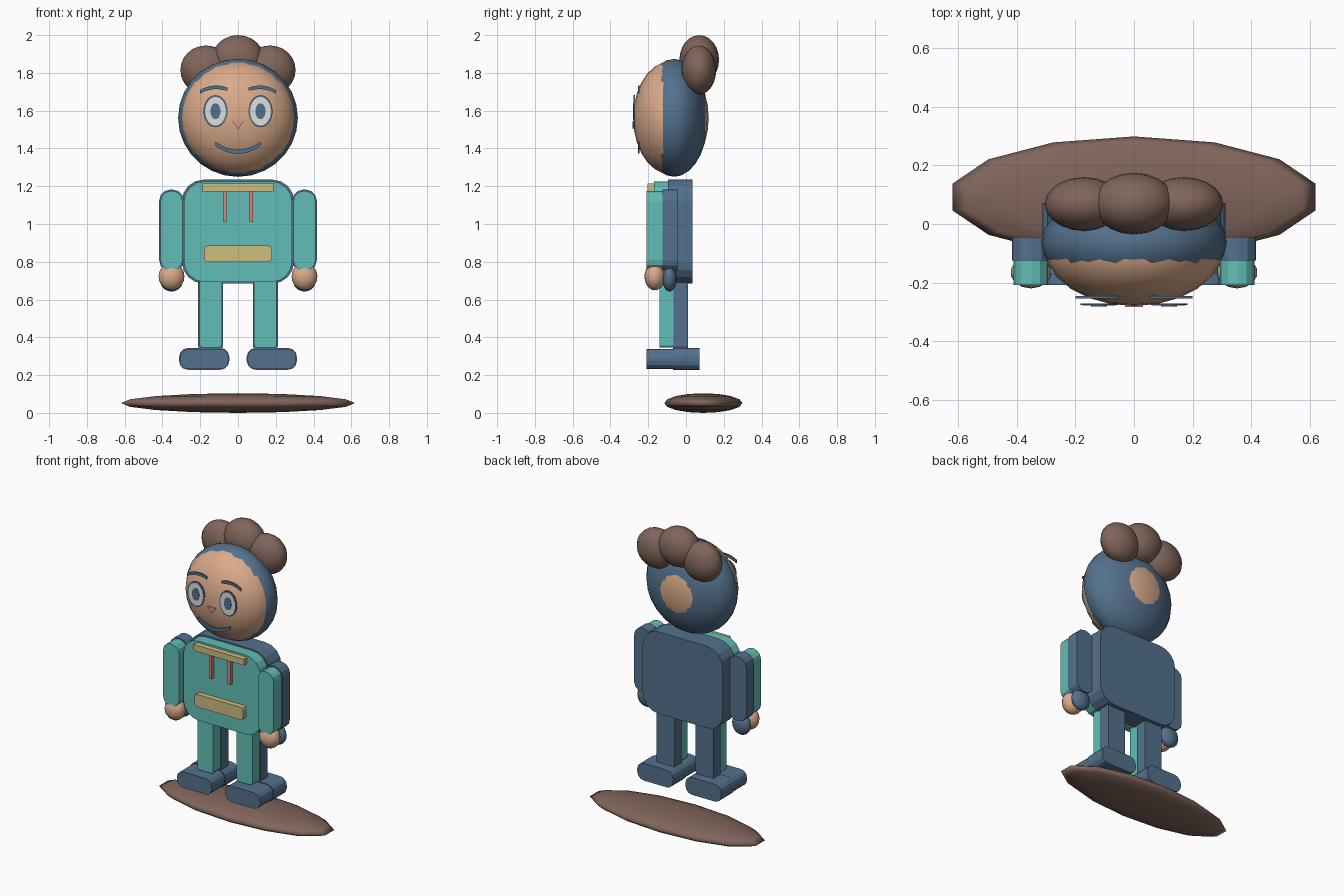
import bpy, bmesh, math

if "Cube" in bpy.data.objects:
    bpy.data.objects.remove(bpy.data.objects["Cube"])


def colour(name, r, g, b):
    m = bpy.data.materials.new(name)
    lin = [(c / 255 / 12.92 if c < 10 else ((c / 255 + 0.055) / 1.055) ** 2.4) for c in (r, g, b)]
    m.diffuse_color = (*lin, 1)
    m.use_nodes = True
    m.node_tree.nodes["Principled BSDF"].inputs["Base Color"].default_value = m.diffuse_color
    return m


TEAL = colour("teal_cloth", 98, 190, 183)
BLUE = colour("slate_blue", 84, 113, 141)
SKIN = colour("warm_skin", 218, 170, 138)
BROWN = colour("brown", 128, 101, 90)
TAN = colour("tan_trim", 207, 188, 126)
RED = colour("coral_cord", 220, 132, 122)
WHITE = colour("eye_white", 222, 224, 220)
PINK = colour("nose_pink", 222, 146, 140)


def finish(bm, name, mat, smooth=False):
    bmesh.ops.recalc_face_normals(bm, faces=bm.faces)
    me = bpy.data.meshes.new(name)
    bm.to_mesh(me)
    bm.free()
    me.materials.append(mat)
    for p in me.polygons:
        p.use_smooth = smooth
    ob = bpy.data.objects.new(name, me)
    bpy.context.collection.objects.link(ob)
    return ob


def ellipsoid(name, mat, c, r, seg=24, rings=14):
    bm = bmesh.new()
    bmesh.ops.create_uvsphere(bm, u_segments=seg, v_segments=rings, radius=1)
    bmesh.ops.scale(bm, vec=r, verts=bm.verts)
    bmesh.ops.translate(bm, vec=c, verts=bm.verts)
    return finish(bm, name, mat, True)


def slab(name, mat, x, y, z, radius=0.0, seg=3):
    """Box from ranges, with its four front-to-back edges rounded."""
    bm = bmesh.new()
    bmesh.ops.create_cube(bm, size=1)
    bmesh.ops.scale(bm, vec=[abs(a[1] - a[0]) for a in (x, y, z)], verts=bm.verts)
    bmesh.ops.translate(bm, vec=[(a[0] + a[1]) / 2 for a in (x, y, z)], verts=bm.verts)
    if radius:
        edges = [e for e in bm.edges if abs(e.verts[0].co.y - e.verts[1].co.y) > 1e-4]
        bmesh.ops.bevel(bm, geom=edges, offset=radius, segments=seg, profile=0.5, affect='EDGES')
    return finish(bm, name, mat)


def plate(name, mat, pts, y, depth=0.006):
    """Flat outline in x-z, front at y, extruded backwards."""
    bm = bmesh.new()
    f = bm.faces.new([bm.verts.new((px, y, pz)) for px, pz in pts])
    ext = bmesh.ops.extrude_face_region(bm, geom=[f], use_keep_orig=True)
    vs = [g for g in ext["geom"] if isinstance(g, bmesh.types.BMVert)]
    bmesh.ops.translate(bm, vec=(0, depth, 0), verts=vs)
    return finish(bm, name, mat)


def oval(cx, cz, rx, rz, n=24):
    return [(cx + rx * math.cos(math.tau * i / n), cz + rz * math.sin(math.tau * i / n)) for i in range(n)]


def arc_band(x0, x1, z0, z1, bulge, width, n=10):
    """Curved stroke between two ends, bowed up or down by bulge."""
    mid = []
    for i in range(n + 1):
        t = i / n
        mid.append((x0 + (x1 - x0) * t, z0 + (z1 - z0) * t + bulge * 4 * t * (1 - t)))
    h = width / 2
    return [(a, b + h) for a, b in mid] + [(a, b - h) for a, b in reversed(mid)]


# Base disc
ellipsoid("base_disc", BROWN, (0, 0.092, 0.052), (0.635, 0.207, 0.052), 14, 8)

# Head with hood band
ellipsoid("head", SKIN, (0, -0.08, 1.562), (0.305, 0.2, 0.3))
ellipsoid("head_band", BLUE, (0, -0.063, 1.562), (0.317, 0.18, 0.312))

# Hair puffs
ellipsoid("hair_middle", BROWN, (0, 0.07, 1.87), (0.14, 0.105, 0.13), 20, 12)
for s, side in ((-1, "left"), (1, "right")):
    ellipsoid("hair_" + side, BROWN, (s * 0.17, 0.068, 1.815), (0.135, 0.092, 0.13), 20, 12)

# Torso front and back shell
slab("torso_front", TEAL, (-0.287, 0.287), (-0.17, -0.08), (0.693, 1.226), 0.11, 4)
slab("torso_back", BLUE, (-0.297, 0.297), (-0.095, 0.035), (0.685, 1.235), 0.115, 4)

# Collar, pocket and cords
slab("collar", TAN, (-0.187, 0.187), (-0.205, -0.16), (1.172, 1.214))
slab("pocket", TAN, (-0.18, 0.18), (-0.205, -0.16), (0.80, 0.885), 0.018, 2)

for s, side in ((-1, "left"), (1, "right")):
    slab("cord_" + side, RED, (s * 0.07 - 0.01, s * 0.07 + 0.01), (-0.195, -0.16), (1.01, 1.173))

    # Arms and hands
    slab("arm_front_" + side, TEAL, (s * 0.352 - 0.059, s * 0.352 + 0.059), (-0.208, -0.12), (0.755, 1.175), 0.055)
    slab("arm_back_" + side, BLUE, (s * 0.352 - 0.065, s * 0.352 + 0.065), (-0.125, -0.045), (0.75, 1.182), 0.058)
    ellipsoid("hand_front_" + side, SKIN, (s * 0.352, -0.165, 0.722), (0.07, 0.055, 0.073), 14, 10)
    ellipsoid("hand_back_" + side, BLUE, (s * 0.352, -0.087, 0.712), (0.066, 0.038, 0.07), 14, 10)

    # Legs
    slab("leg_front_" + side, TEAL, (s * 0.145 - 0.059, s * 0.145 + 0.059), (-0.14, -0.06), (0.345, 0.71), 0.015, 2)
    slab("leg_back_" + side, BLUE, (s * 0.145 - 0.066, s * 0.145 + 0.066), (-0.065, 0.01), (0.335, 0.71), 0.018, 2)

    # Feet
    slab("foot_front_" + side, BLUE, (s * 0.179 - 0.129, s * 0.179 + 0.129), (-0.208, -0.06), (0.232, 0.339), 0.045)
    slab("foot_back_" + side, BLUE, (s * 0.179 - 0.133, s * 0.179 + 0.133), (-0.068, 0.072), (0.228, 0.344), 0.048)

    # Eyes and brows
    cx = s * 0.119
    plate("eye_rim_" + side, BLUE, oval(cx, 1.597, 0.064, 0.085), -0.277)
    plate("eye_white_" + side, WHITE, oval(cx, 1.597, 0.055, 0.076), -0.279)
    plate("pupil_" + side, BLUE, oval(cx, 1.597, 0.027, 0.042), -0.281)
    plate("brow_" + side, BLUE, arc_band(s * 0.055, s * 0.2, 1.712, 1.70, 0.017, 0.019), -0.255, 0.009)

# Nose and mouth
plate("nose", PINK, [(-0.03, 1.543), (0.03, 1.543), (0, 1.502)], -0.284)
plate("mouth", BLUE, arc_band(-0.118, 0.118, 1.423, 1.423, -0.04, 0.022, 14), -0.255, 0.009)
